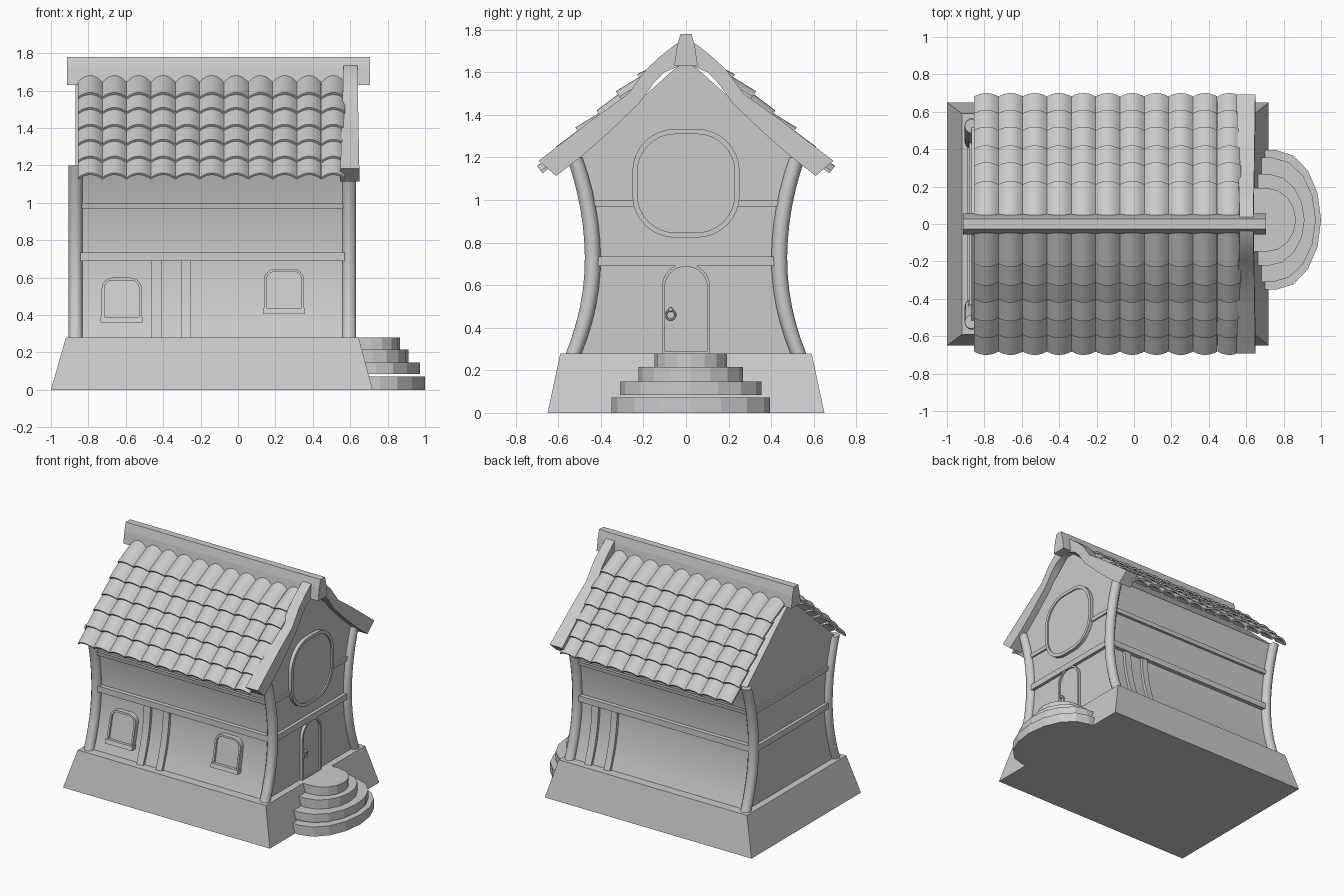
import bpy, bmesh
from math import sin, cos, pi

if "Cube" in bpy.data.objects:
    bpy.data.objects.remove(bpy.data.objects["Cube"])


def build(name, pieces, loop=False, smooth=None):
    """Each piece is a list of equal rings, lofted and capped (or looped into a frame)."""
    bm = bmesh.new()
    for rings in pieces:
        vs = [[bm.verts.new(p) for p in r] for r in rings]
        n = len(vs[0])
        pairs = list(zip(vs, vs[1:])) + ([(vs[-1], vs[0])] if loop else [])
        for a, b in pairs:
            for i in range(n):
                j = (i + 1) % n
                bm.faces.new((a[i], a[j], b[j], b[i]))
        if not loop:
            bm.faces.new(vs[0])
            bm.faces.new(vs[-1])
    bmesh.ops.recalc_face_normals(bm, faces=bm.faces)
    me = bpy.data.meshes.new(name)
    bm.to_mesh(me)
    bm.free()
    ob = bpy.data.objects.new(name, me)
    bpy.context.collection.objects.link(ob)
    if smooth:
        bpy.ops.object.select_all(action='DESELECT')
        ob.select_set(True)
        bpy.context.view_layer.objects.active = ob
        bpy.ops.object.shade_smooth_by_angle(angle=smooth)
    return ob


def box(x0, x1, y0, y1, z0, z1):
    return [[(x0, y0, z), (x1, y0, z), (x1, y1, z), (x0, y1, z)] for z in (z0, z1)]


def wall_y(z):
    """Half width of the house, pinched at the waist."""
    return 0.44 + (0.46 if z < 0.72 else 0.37) * (z - 0.72) ** 2


def strip(side, x0, x1, z0, z1, out, n=6):
    """Timber that follows the curved long wall."""
    rings = []
    for i in range(n + 1):
        z = z0 + (z1 - z0) * i / n
        a, b = side * (wall_y(z) - 0.02), side * (wall_y(z) + out)
        rings.append([(x0, a, z), (x1, a, z), (x1, b, z), (x0, b, z)])
    return rings


def outline(w, z0, z1, rt, rb, n=8):
    """Rounded rectangle with separate top and bottom corner radii."""
    pts = []
    for k, (sx, zc, r) in enumerate([(1, z1 - rt, rt), (-1, z1 - rt, rt),
                                     (-1, z0 + rb, rb), (1, z0 + rb, rb)]):
        for i in range(n + 1):
            a = (k + i / n) * pi / 2
            pts.append((sx * (w - r) + r * cos(a), zc + r * sin(a)))
    return pts


def framed(name, put, w, z0, z1, rt, rb, t, depth, pane):
    """Raised frame around a flat panel; put maps (u, v, depth) to space."""
    o = outline(w, z0, z1, rt, rb)
    i = outline(w - t, z0 + t, z1 - t, rt - t, max(rb - t, 0.002))
    ring = lambda pts, d: [put(u, v, d) for u, v in pts]
    build(name + "_frame", [[ring(o, -0.02), ring(o, depth), ring(i, depth), ring(i, -0.02)]], True, 0.6)
    build(name + "_panel", [[ring(i, -0.02), ring(i, pane)]])


XL, XR = -0.87, 0.595   # end walls

# Sloping stone base
build("base", [[[(-1, -.65, 0), (.72, -.65, 0), (.72, .65, 0), (-1, .65, 0)],
                [(-.92, -.59, .28), (.645, -.59, .28), (.645, .59, .28), (-.92, .59, .28)]]])

# House body with pinched sides and gables
zs = [0.27 + 0.93 * i / 12 for i in range(13)]
half = [(wall_y(z) - 0.008, z) for z in zs] + [(0.06, 1.61)]
section = half + [(0, 1.65)] + [(-y, z) for y, z in reversed(half)]
build("walls", [[[(x, y, z) for y, z in section] for x in (XL, XR)]], smooth=0.5)

# Curved corner posts
posts = []
for x in (XL + 0.002, XR):
    for s in (-1, 1):
        posts.append([[(x + .037 * cos(a * pi / 6), s * (wall_y(z) - 0.002) + .037 * sin(a * pi / 6), z)
                       for a in range(12)] for z in zs])
build("corner_posts", posts, smooth=0.6)

# Horizontal and upright timbers
timbers = []
for z0, z1, out in ((.69, .735, .024), (.97, 1.0, .012)):
    for s in (-1, 1):
        timbers.append(strip(s, XL, XR, z0, z1, out, 1))
    w = wall_y(z0) - 0.02
    timbers.append(box(XL - out, XL + .02, -w, w, z0, z1))
    timbers.append(box(XR - .02, XR + out, -w, w, z0, z1))
for s in (-1, 1):
    for x0, x1 in ((.41, .465), (.255, .305)):
        a, b = sorted((s * x0, s * x1))
        timbers.append(strip(s, a, b, .28, .70, .014))
build("timbers", timbers, smooth=0.5)

# Small side windows with sills
for name, xc, z0 in (("left_window", -.622, .365), ("right_window", .246, .412)):
    framed(name, lambda u, v, d: (xc + u, -wall_y(v) - d, v),
           .107, z0, z0 + .235, .06, .004, .014, .028, .012)
    build(name + "_sill", [strip(-1, xc - .112, xc + .112, z0 - .005, z0 + .025, .036, 1)])

# Door and large round gable window
front = lambda u, v, d: (XR + d, u, v)
framed("door", front, .113, .275, .70, .108, .004, .014, .022, .010)
framed("round_window", front, .252, .823, 1.333, .2, .2, .024, .026, .016)

# Door knob with pull ring
bpy.ops.mesh.primitive_torus_add(location=(XR + .018, -.072, .46), rotation=(0, pi / 2, 0), major_radius=.022,
                                 minor_radius=.005, major_segments=16, minor_segments=6)
bpy.context.object.name = "door_ring"
bpy.ops.mesh.primitive_uv_sphere_add(location=(XR + .018, -.072, .485), radius=.011, segments=10, ring_count=6)
bpy.context.object.name = "door_knob"

# Rounded entrance steps
steps = []
for z0, z1, w, xb, xc, xm in ((0, .072, .373, .52, .76, 1.0), (.085, .147, .333, .6, .74, .972),
                              (.147, .215, .245, .6, .72, .912), (.215, .28, .17, .6, .71, .866)):
    plan = [(xb, .022 - w)]
    plan += [(xc + (xm - xc) * cos(a * pi / 8), .022 + w * sin(a * pi / 8)) for a in range(-4, 5)]
    plan.append((xb, .022 + w))
    steps.append([[(x, y, z) for x, y in plan] for z in (z0, z1)])
build("steps", steps)

# Barrel roof tiles: 11 columns, 6 rows, both slopes
edge = [(.04, 1.645), (.2, 1.55), (.3, 1.47), (.39, 1.38), (.49, 1.30), (.58, 1.21), (.67, 1.12)]
tiles = []
pitch, m = .13, 8
for s in (-1, 1):
    for (ya, za), (yb, zb) in zip(edge, edge[1:]):
        for c in range(11):
            xc = -.855 + pitch * (c + .5)
            hw = pitch / 2 if c < 10 else pitch * .48
            rings = []
            for y, z, lift in ((ya - .02, za + .01, -.008), (yb, zb, .006)):
                top, low = [], []
                for i in range(m + 1):
                    u = 2 * i / m - 1
                    h = .03 * (1 - u * u) + lift
                    for lst, k in ((top, h + .014), (low, h)):
                        lst.append((xc + u * hw, s * (y + .6 * k), z + .8 * k))
                rings.append(top + low[::-1])
            tiles.append(rings)
build("roof_tiles", tiles, smooth=0.6)

# Curved barge boards on the entrance gable
outer = [(0, 1.75), (.05, 1.73), (.12, 1.675), (.19, 1.61), (.27, 1.50), (.43, 1.385), (.56, 1.285), (.692, 1.184)]
inner = [(0, 1.64), (.04, 1.625), (.10, 1.60), (.15, 1.55), (.22, 1.453), (.37, 1.31), (.49, 1.205), (.61, 1.113)]
boards = []
for s in (-1, 1):
    rings = []
    for o, i in zip(outer, inner):
        ring = []
        for (y, z), flip in ((o, 0), (i, 1)):
            t = (1.75 - z) / .64
            xs = (.565 - .02 * t, .638 + .012 * t)
            ring += [(x, s * y, z) for x in (xs[::-1] if flip else xs)]
        rings.append(ring)
    boards.append(rings)
build("barge_boards", boards, smooth=0.4)

# Ridge beam
ridge = [(-.055, 1.63), (-.042, 1.72), (-.026, 1.78), (.026, 1.78), (.042, 1.72), (.055, 1.63)]
build("ridge_beam", [[[(x, y, z) for y, z in ridge] for x in (-.915, .705)]])
